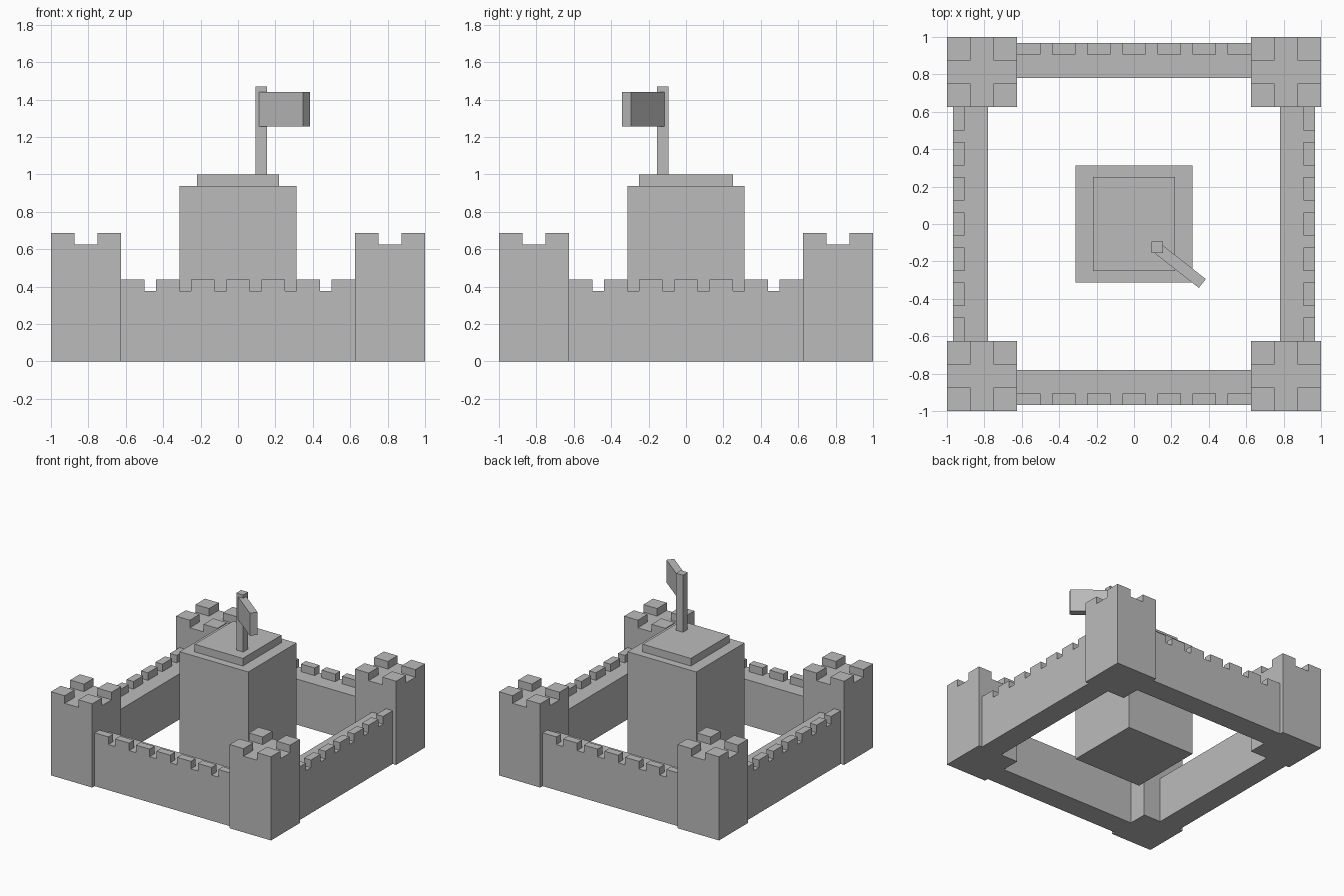
import bpy, bmesh
from math import atan2, pi
from mathutils import Matrix, Vector

if "Cube" in bpy.data.objects:
    bpy.data.objects.remove(bpy.data.objects["Cube"], do_unlink=True)

U = 1 / 16  # building module

stone = bpy.data.materials.new("stone_grey")
stone.use_nodes = True
grey = (0.5, 0.5, 0.5, 1)
stone.diffuse_color = grey
stone.node_tree.nodes["Principled BSDF"].inputs["Base Color"].default_value = grey


def add_box(bm, low, high):
    low, high = Vector(low), Vector(high)
    size = high - low
    bmesh.ops.create_cube(bm, size=1, matrix=Matrix.Translation((low + high) / 2)
                          @ Matrix.Diagonal((*size, 1)))


def make_part(name, boxes, matrix=Matrix(), scale=U):
    bm = bmesh.new()
    for low, high in boxes:
        add_box(bm, Vector(low) * scale, Vector(high) * scale)
    bm.transform(matrix)
    mesh = bpy.data.meshes.new(name)
    bm.to_mesh(mesh)
    bm.free()
    mesh.materials.append(stone)
    obj = bpy.data.objects.new(name, mesh)
    bpy.context.collection.objects.link(obj)
    return obj


# Curtain wall with a row of merlons on its outer edge (in modules)
wall = [((-10, -15.5, 0), (10, -12.5, 6))]
wall += [((x, -15.5, 6), (x + 2, -14.5, 7)) for x in range(-10, 10, 3)]

# Corner tower with four corner merlons
tower = [((10, -16, 0), (16, -10, 10))]
tower += [((x, y, 10), (x + 2, y + 2, 11)) for x in (10, 14) for y in (-16, -12)]

# Four sides, turned about the centre
sides = ("front", "left", "back", "right")
corners = ("front_left", "back_left", "back_right", "front_right")
for i in range(4):
    turn = Matrix.Rotation(i * pi / 2, 4, 'Z')
    make_part(sides[i] + "_wall", wall, turn)
    make_part(corners[i] + "_tower", tower, turn)

# Central keep, roof slab and flagpole
make_part("keep", [((-5, -5, 0), (5, 5, 15))])
make_part("keep_roof", [((-3.5, -4, 15), (3.5, 4, 16))])
make_part("flagpole", [((1.5, -2.5, 16), (2.5, -1.5, 23.5))])

# Flag, swung diagonally away from the pole
swing = Matrix.Translation((0.248, -0.226, 1.348)) @ Matrix.Rotation(atan2(-0.184, 0.235), 4, 'Z')
make_part("flag", [((-0.149, -0.03, -0.093), (0.149, 0.03, 0.093))], swing, 1)
